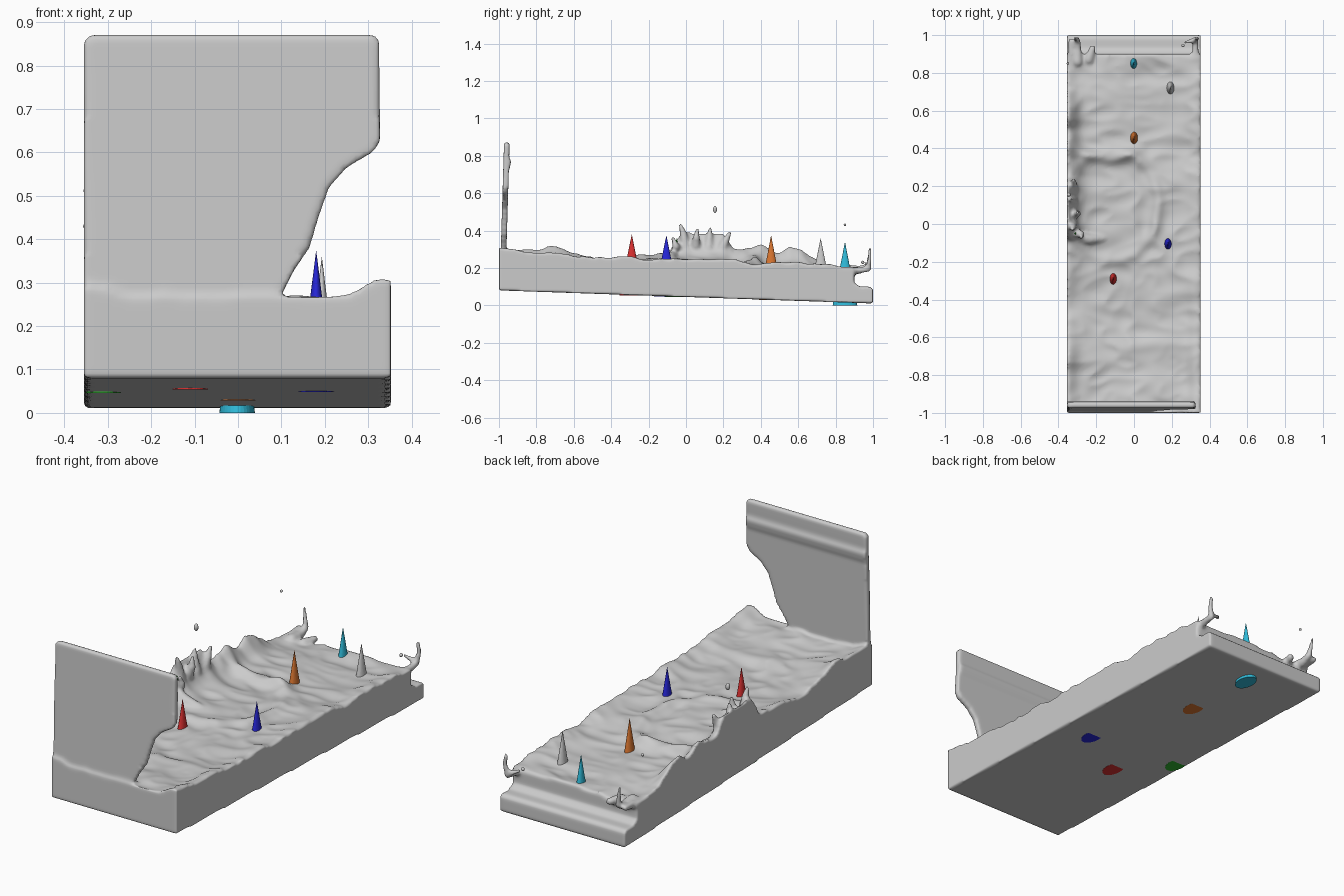
import bpy, bmesh, math
from mathutils import Vector, Matrix, noise

if "Cube" in bpy.data.objects:
    bpy.data.objects.remove(bpy.data.objects["Cube"])

XL, XR = -0.355, 0.352


def lerp_table(t, pts):
    for (a, u), (b, v) in zip(pts, pts[1:]):
        if t <= b:
            k = max(0, (t - a) / (b - a))
            return u + (v - u) * k
    return pts[-1][1]


def floor_z(y):
    return 0.045 - 0.035 * y


LEVEL = [(-1, .265), (-.7, .25), (-.5, .23), (-.2, .235), (0, .235), (.4, .212), (.8, .195), (.9, .19)]
LEFT_RIM = [(-1, .30), (-.7, .31), (-.6, .27), (-.45, .245), (-.2, .27), (-.09, .28), (-.03, .37), (.2, .37),
            (.25, .29), (.4, .30), (.5, .28), (.55, .32), (.62, .31), (.72, .23), (.9, .2)]
RIGHT_RIM = [(-1, .035), (-.3, .02), (.5, .015), (.9, .01)]


def surface(x, y):
    """Water height: sloping level, raised edges, ripples and wave fronts."""
    z = lerp_table(y, LEVEL)
    d = x - XL
    rim = 0.3 * math.exp(-(d / .15) ** 2) + 0.7 * math.exp(-(d / .05) ** 2)
    z += (lerp_table(y, LEFT_RIM) - z) * rim
    z += lerp_table(y, RIGHT_RIM) * math.exp(-((XR - .02 - x) / .05) ** 2)
    warp = noise.noise(Vector((x * 3, y * 3, 5))) * .12
    n = noise.noise(Vector((x * 4.5, (y + warp) * 7, 1)))
    m = noise.noise(Vector(((x + warp) * 7, y * 11, 9)))
    z += .018 * n + .012 * (0.4 - abs(m) * 1.6)
    if x < .08:                                   # step across the left half
        s = y - .38 - .03 * math.sin(x * 12)
        z += .02 * math.exp(-(s / .03) ** 2) * min(1, (.08 - x) / .1)
    r = math.hypot(x + .12, (y - .1) * .85)       # ring wave round the splash
    z += .016 * math.exp(-((r - .25) / .03) ** 2)
    return z


def loft(bm, rings):
    rings = [[bm.verts.new(p) for p in r] for r in rings]
    for a, b in zip(rings, rings[1:]):
        for i in range(len(a)):
            j = (i + 1) % len(a)
            bm.faces.new((a[i], a[j], b[j], b[i]))
    bm.faces.new(rings[0])
    bm.faces.new(rings[-1])


def blob(bm, p, r, sc=(1, 1, 1)):
    mat = Matrix.Translation(p) @ Matrix.Diagonal((*sc, 1))
    bmesh.ops.create_icosphere(bm, subdivisions=2, radius=r, matrix=mat)


def strand(bm, pts):
    """Tapering liquid strand through (x, y, z, radius) points."""
    for a, b in zip(pts, pts[1:]):
        for k in range(9):
            p = Vector(a).lerp(Vector(b), k / 8)
            blob(bm, p[:3], p[3])


def finish(name, bm, smooth=True):
    bmesh.ops.recalc_face_normals(bm, faces=bm.faces)
    me = bpy.data.meshes.new(name)
    bm.to_mesh(me)
    bm.free()
    ob = bpy.data.objects.new(name, me)
    bpy.context.collection.objects.link(ob)
    for p in me.polygons:
        p.use_smooth = smooth
    return ob


bm = bmesh.new()

# water body with rippled top and sloping underside
NX, NY = 64, 170
rings = []
for j in range(NY + 1):
    y = -1 + 1.9 * j / NY
    ring = [(XL, y, floor_z(y))]
    for i in range(NX + 1):
        x = XL + (XR - XL) * i / NX
        ring.append((x, y, surface(x, y)))
    ring.append((XR, y, floor_z(y)))
    rings.append(ring)
loft(bm, rings)

# low shelf at the far end
shelf = [(.8, floor_z(.8)), (1, floor_z(1)), (1, .085), (.985, .1), (.93, .1), (.9, .12), (.8, .13)]
loft(bm, [[(x, y, z) for y, z in shelf] for x in (XL, XR)])

# tall curved sheet at the front
sheet = [(XL, .2), (.06, .2), (.085, .235), (.10, .27), (.13, .33), (.165, .38), (.185, .45), (.21, .52),
         (.25, .565), (.31, .6), (.328, .625), (.325, .86), (.312, .871), (-.34, .871), (XL, .855)]
loft(bm, [[(x, y + (z - .3) * .03, z) for x, z in sheet] for y in (-.99, -.96)])
band = [(-.965, .70), (-.965, .83), (-.95, .80), (-.935, .77), (-.943, .73)]
loft(bm, [[(x, y, z) for y, z in band] for x in (XL, .322)])

# splash crown on the left edge
for y, dy, top, x in [(.0, -.03, .43, -.325), (.05, .01, .405, -.30), (.12, .01, .41, -.335),
                      (.19, .045, .39, -.32), (-.04, -.03, .36, -.28)]:
    strand(bm, [(-.325, y, .3, .03), (x, y + dy * .5, top - .045, .02), (x, y + dy, top, .01)])
strand(bm, [(-.32, -.06, .27, .03), (-.24, -.08, .255, .03), (-.16, -.075, .235, .022)])

# corner splashes over the shelf
strand(bm, [(.325, .86, .185, .02), (.325, .93, .188, .018), (.325, .975, .195, .016),
            (.335, .982, .25, .012), (.33, .982, .295, .011)])
strand(bm, [(.325, .975, .2, .016), (.27, .96, .225, .009)])
strand(bm, [(-.30, .86, .19, .03), (-.30, .93, .19, .022), (-.30, .975, .21, .016), (-.315, .985, .305, .008)])
strand(bm, [(-.24, .87, .185, .025), (-.22, .93, .188, .018)])
strand(bm, [(-.33, .88, .19, .02), (-.335, .97, .2, .015)])

water = finish("water", bm)
rm = water.modifiers.new("merge", 'REMESH')
rm.mode = 'VOXEL'
rm.voxel_size = 0.0095
rm.use_smooth_shade = True
sm = water.modifiers.new("soften", 'SMOOTH')
sm.factor = 0.5
sm.iterations = 3

# flying droplets
bm = bmesh.new()
blob(bm, (-.345, .155, .512), .011, (1, 1, 1.7))
blob(bm, (-.35, .85, .43), .007)
blob(bm, (.26, .945, .23), .009)
finish("droplets", bm)

# obstacle cones standing through the water: x, y, base, apex, colour
CONES = {
    "red": (-.11, -.29, .054, .38, (.7, .03, .03)),
    "blue": (.18, -.105, .048, .375, (.02, .02, .7)),
    "orange": (0, .455, .028, .375, (.7, .18, .03)),
    "cyan": (-.002, .85, 0, .34, (.03, .5, .7)),
    "green": (-.31, -.05, .046, .36, (.03, .45, .03)),
    "grey": (.193, .72, .03, .36, None),
}
for label, (x, y, z0, z1, col) in CONES.items():
    bm = bmesh.new()
    mat = Matrix.Translation((x, y, (z0 + z1) / 2)) @ Matrix.Diagonal((.041, .066, 1, 1))
    bmesh.ops.create_cone(bm, cap_ends=True, segments=32, radius1=1, radius2=0, depth=z1 - z0, matrix=mat)
    ob = finish(label + "_cone", bm, False)
    if col:
        m = bpy.data.materials.new(label)
        m.diffuse_color = (*col, 1)
        m.use_nodes = True
        m.node_tree.nodes["Principled BSDF"].inputs["Base Color"].default_value = m.diffuse_color
        ob.data.materials.append(m)
